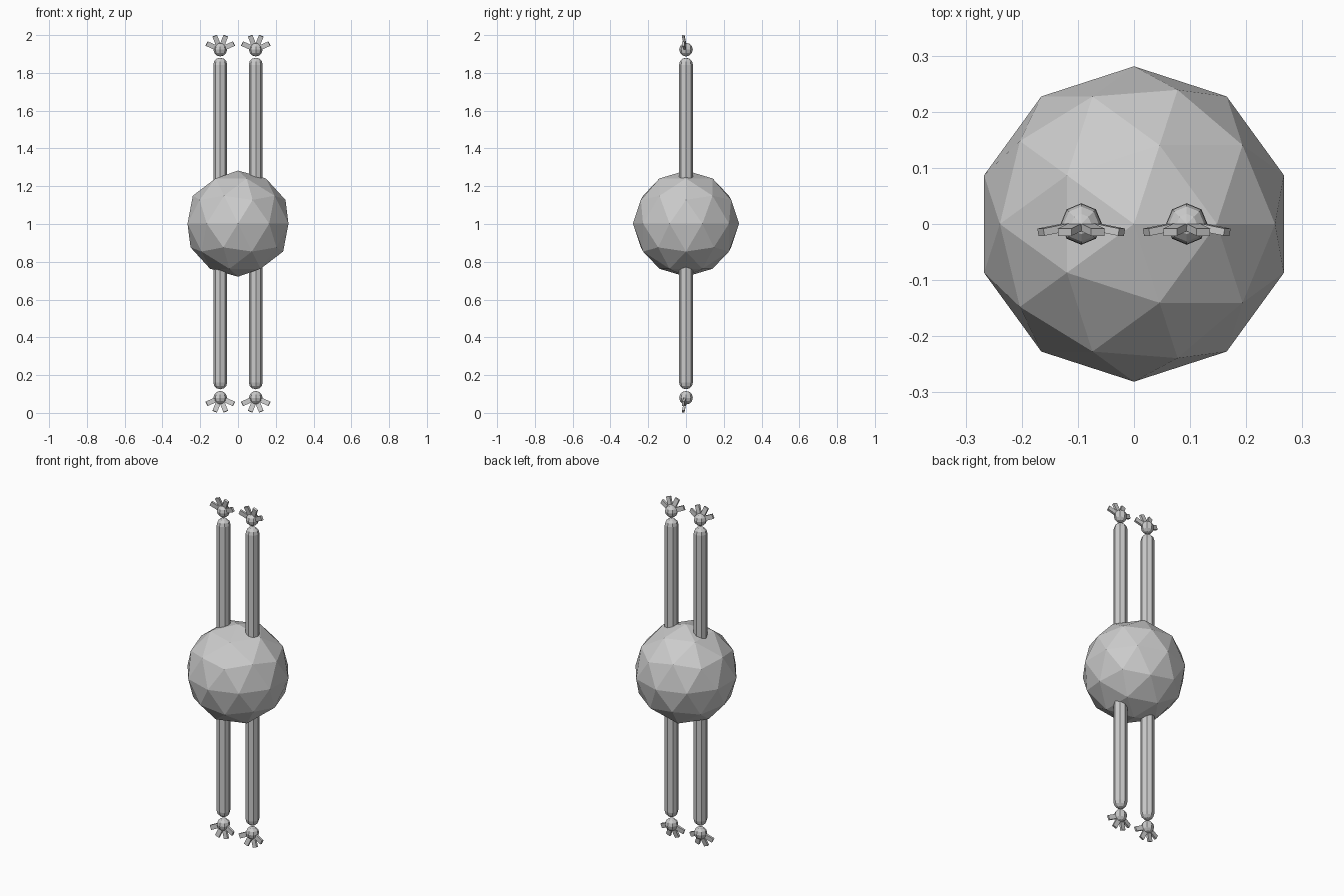
import bpy, bmesh, math
from mathutils import Matrix, Vector

if "Cube" in bpy.data.objects:
    bpy.data.objects.remove(bpy.data.objects["Cube"])

MID = 1.002          # height of the body centre
LIMB_X = 0.094


def finish(name, bm):
    bmesh.ops.recalc_face_normals(bm, faces=bm.faces)
    mesh = bpy.data.meshes.new(name)
    bm.to_mesh(mesh)
    bm.free()
    ob = bpy.data.objects.new(name, mesh)
    bpy.context.collection.objects.link(ob)
    return ob


def capsule(name, x, z0, z1, r, sides=8, steps=3):
    # rounded rod with a loop cut half way along
    prof = [(r * math.sin(i * math.pi / 2 / steps), z0 + r - r * math.cos(i * math.pi / 2 / steps))
            for i in range(steps + 1)]
    prof += [(r, (z0 + z1) / 2)] + [(a, z0 + z1 - b) for a, b in reversed(prof)]
    bm = bmesh.new()
    vs = [bm.verts.new((a, 0, b)) for a, b in prof]
    es = [bm.edges.new(p) for p in zip(vs, vs[1:])]
    bmesh.ops.spin(bm, geom=vs + es, cent=(0, 0, 0), axis=(0, 0, 1),
                   angle=math.tau, steps=sides, use_duplicate=False)
    bmesh.ops.remove_doubles(bm, verts=bm.verts, dist=1e-5)
    bmesh.ops.translate(bm, verts=bm.verts, vec=(x, 0, 0))
    return finish(name, bm)


def palm(name, x, z):
    bm = bmesh.new()
    bmesh.ops.create_uvsphere(bm, u_segments=8, v_segments=6, radius=0.036,
                              matrix=Matrix.Translation((x, 0, z)))
    return finish(name, bm)


def digits(name, x, z, up):
    # four flat boxes fanned out and tipped towards the front
    bm = bmesh.new()
    for deg in (-66, -22, 22, 66):
        a = math.radians(deg)
        d = Vector((math.sin(a), -0.185, up * math.cos(a))).normalized()
        side = Vector((math.cos(a), 0, -up * math.sin(a)))
        n = d.cross(side)
        rot = Matrix((side, n, d)).transposed().to_4x4()
        bmesh.ops.create_cube(bm, size=1, matrix=Matrix.Translation(Vector((x, 0, z)) + d * 0.05)
                              @ rot @ Matrix.Diagonal((0.026, 0.013, 0.06, 1)))
    return finish(name, bm)


# faceted ball body
bm = bmesh.new()
bmesh.ops.create_icosphere(bm, subdivisions=2, radius=0.281, matrix=Matrix.Translation((0, 0, MID)))
finish("body", bm)

# arms with hands above, legs with feet below
for side, s in (("left", 1), ("right", -1)):
    x = s * LIMB_X
    capsule(side + "_arm", x, 1.17, 1.88, 0.037)
    palm(side + "_hand", x, 1.923)
    digits(side + "_fingers", x, 1.923, 1)
    capsule(side + "_leg", x, 0.125, 0.835, 0.037)
    palm(side + "_foot", x, 0.08)
    digits(side + "_toes", x, 0.08, -1)
